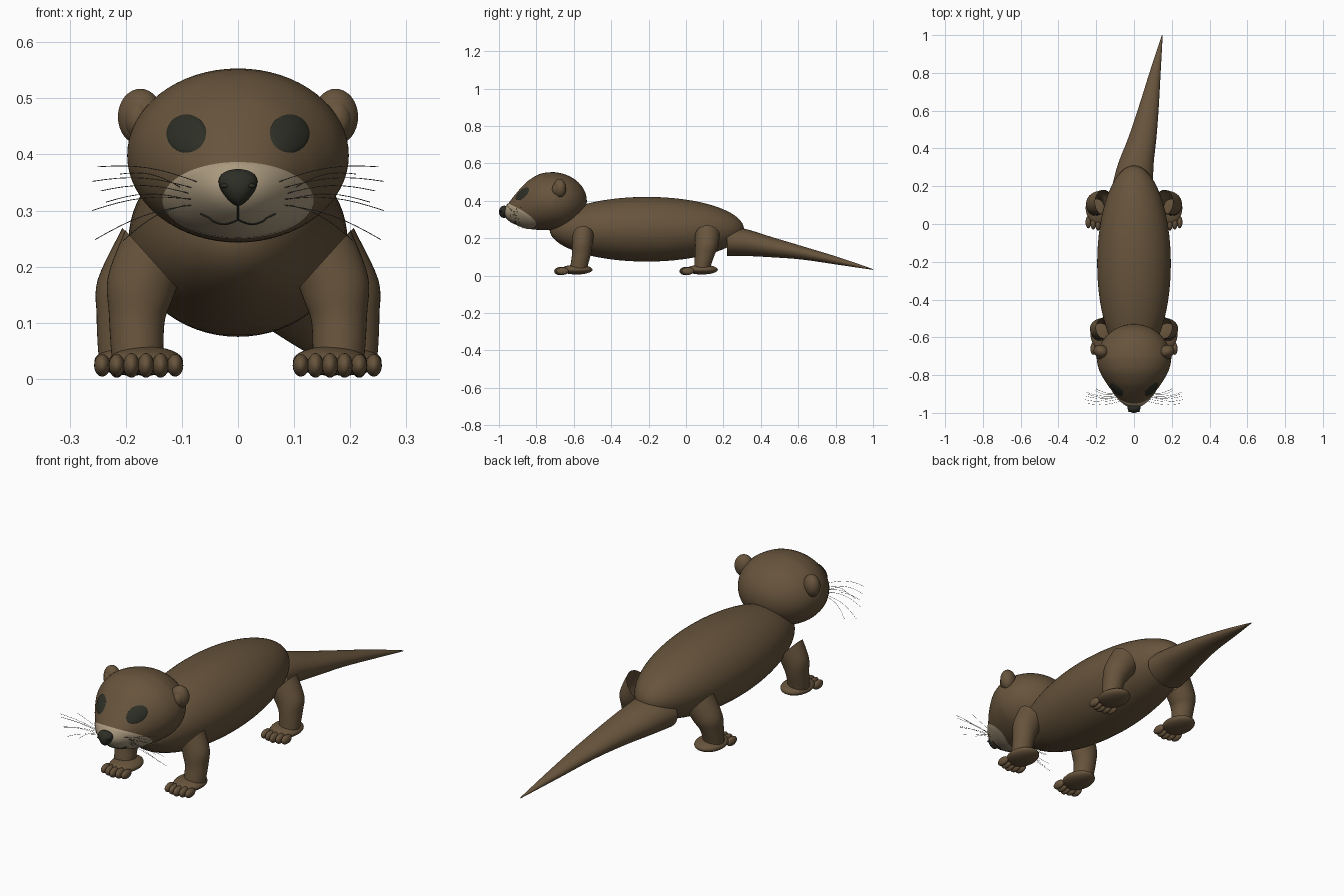
import bpy, bmesh, math
from mathutils import Vector
from mathutils.bvhtree import BVHTree

if "Cube" in bpy.data.objects:
    bpy.data.objects.remove(bpy.data.objects["Cube"])


def material(name, rgb):
    m = bpy.data.materials.new(name)
    m.diffuse_color = (*rgb, 1)
    m.use_nodes = True
    m.node_tree.nodes["Principled BSDF"].inputs["Base Color"].default_value = m.diffuse_color
    return m


FUR = material("brown fur", (0.135, 0.088, 0.045))
PALE = material("pale muzzle", (0.40, 0.32, 0.21))
DARK = material("dark eyes and nose", (0.026, 0.028, 0.019))
HAIR = material("whisker grey", (0.12, 0.11, 0.09))


def finish(name, bm, mat):
    bmesh.ops.recalc_face_normals(bm, faces=bm.faces)
    for f in bm.faces:
        f.smooth = True
    me = bpy.data.meshes.new(name)
    bm.to_mesh(me)
    bm.free()
    me.materials.append(mat)
    ob = bpy.data.objects.new(name, me)
    bpy.context.collection.objects.link(ob)
    return ob


def smooth_rows(rows, steps):
    """Catmull-Rom interpolation of rows of numbers."""
    out = []
    for i in range(len(rows) - 1):
        a, b, c, d = rows[max(i - 1, 0)], rows[i], rows[i + 1], rows[min(i + 2, len(rows) - 1)]
        for k in range(steps):
            t = k / steps
            out.append([q + 0.5 * t * (r - p + t * (2 * p - 5 * q + 4 * r - s + t * (3 * (q - r) + s - p)))
                        for p, q, r, s in zip(a, b, c, d)])
    out.append(list(rows[-1]))
    return out


def loft(name, rows, mat, sides=48, steps=5, cap_end=True):
    """Rows hold a centre and two ellipse axes (nine numbers)."""
    bm = bmesh.new()
    prev = None
    for r in smooth_rows(rows, steps):
        c, u, v = Vector(r[:3]), Vector(r[3:6]), Vector(r[6:9])
        ring = [bm.verts.new(c + u * math.cos(2 * math.pi * i / sides) + v * math.sin(2 * math.pi * i / sides))
                for i in range(sides)]
        if prev:
            for i in range(sides):
                j = (i + 1) % sides
                bm.faces.new((prev[i], prev[j], ring[j], ring[i]))
        prev = ring
    if cap_end:
        bm.faces.new(prev)
    return finish(name, bm, mat)


def ellipsoid(name, c, r, mat, rot=0, seg=32, shape=None):
    bm = bmesh.new()
    bmesh.ops.create_uvsphere(bm, u_segments=seg, v_segments=seg // 2, radius=1)
    for v in bm.verts:
        if shape:
            v.co = shape(v.co)
        v.co = Vector((v.co.x * r[0], v.co.y * r[1], v.co.z * r[2]))
    ob = finish(name, bm, mat)
    ob.location = c
    ob.rotation_euler = (0, 0, rot)
    return ob


# Body
ellipsoid("body", (0, -0.21, 0.248), (0.195, 0.52, 0.173), FUR, seg=64)

# Head: round skull tapering to the snout; y, half width, top, bottom
profile = []
for k in range(9):
    s = math.sin(math.radians(90 * k / 8))
    profile.append((-0.72 + 0.19 * math.cos(math.radians(90 * k / 8)), 0.197 * s, 0.398 + 0.155 * s, 0.398 - 0.155 * s))
profile += [(-0.78, 0.182, 0.544, 0.244), (-0.84, 0.148, 0.510, 0.250), (-0.88, 0.119, 0.472, 0.262),
            (-0.92, 0.087, 0.425, 0.281), (-0.95, 0.056, 0.386, 0.302), (-0.965, 0.03, 0.363, 0.322),
            (-0.97, 0.002, 0.343, 0.339)]
head = loft("head", [(0, y, (t + b) / 2, w, 0, 0, 0, 0, (t - b) / 2) for y, w, t, b in profile], FUR, 64, 4)
tree = BVHTree.FromPolygons([v.co for v in head.data.vertices], [p.vertices[:] for p in head.data.polygons])


def on_head(x, z, lift):
    """Point on the front of the head, lifted along its normal."""
    hit, n, _, _ = tree.ray_cast(Vector((x, -2, z)), Vector((0, 1, 0)))
    if hit is None:
        hit, n, _, _ = tree.find_nearest(Vector((x, -0.85, z)))
    if n.y > 0:
        n = -n
    return hit + n * lift


def face_patch(name, cx, cz, rx, rz, mat, lift, dome=0.0, n=48, rings=12):
    bm = bmesh.new()
    mid = bm.verts.new(on_head(cx, cz, lift + dome))
    prev = None
    for k in range(1, rings + 1):
        q = k / rings
        ring = [bm.verts.new(on_head(cx + rx * q * math.cos(2 * math.pi * i / n),
                                     cz + rz * q * math.sin(2 * math.pi * i / n),
                                     lift * (1 if k < rings else 0.3) + dome * (1 - q * q))) for i in range(n)]
        for i in range(n):
            j = (i + 1) % n
            bm.faces.new((prev[i], prev[j], ring[j], ring[i]) if prev else (mid, ring[j], ring[i]))
        prev = ring
    ob = finish(name, bm, mat)
    # make sure the plate faces forward
    if sum(p.normal.y * p.area for p in ob.data.polygons) > 0:
        ob.data.flip_normals()


def strands(name, lines, radius, mat, res):
    cu = bpy.data.curves.new(name, 'CURVE')
    cu.dimensions = '3D'
    cu.bevel_depth = radius
    cu.bevel_resolution = res
    for pts in lines:
        sp = cu.splines.new('POLY')
        sp.points.add(len(pts) - 1)
        for p, co in zip(sp.points, pts):
            p.co = (*co, 1)
    cu.materials.append(mat)
    ob = bpy.data.objects.new(name, cu)
    bpy.context.collection.objects.link(ob)
    bpy.ops.object.select_all(action='DESELECT')
    bpy.context.view_layer.objects.active = ob
    ob.select_set(True)
    bpy.ops.object.convert(target='MESH')


# Muzzle patch, nose and mouth
face_patch("muzzle_patch", 0, 0.318, 0.134, 0.068, PALE, 0.003, n=64, rings=16)
ellipsoid("nose", (0, -0.972, 0.341), (0.038, 0.028, 0.033), DARK,
          shape=lambda p: Vector((p.x * (0.85 + 0.35 * p.z), p.y, p.z)))
for s in (-1, 1):
    ellipsoid("nostril", (s * 0.023, -0.99, 0.344), (0.009, 0.006, 0.004), DARK, seg=16)
mouth = [[on_head(0, 0.315 - 0.028 * k / 4, 0.004) for k in range(5)]]
for s in (-1, 1):
    mouth.append([on_head(s * 0.065 * k / 12, 0.287 - 0.008 * math.sin(math.pi * min(1, k / 9)) + 0.010 * max(0, k - 8) / 4,
                          0.004) for k in range(13)])
strands("mouth_line", mouth, 0.0016, DARK, 2)

# Whiskers: start x, z, tip x, z, tip y
whiskers = [(0.07, 0.35, 0.25, 0.378, -0.95), (0.08, 0.34, 0.26, 0.352, -0.93), (0.085, 0.33, 0.245, 0.335, -0.90),
            (0.08, 0.32, 0.26, 0.300, -0.91), (0.09, 0.32, 0.235, 0.315, -0.94), (0.08, 0.31, 0.255, 0.248, -0.89),
            (0.09, 0.31, 0.205, 0.246, -0.87), (0.10, 0.34, 0.21, 0.365, -0.88)]
hairs = []
for s in (-1, 1):
    for x, z, tx, tz, ty in whiskers:
        a = on_head(s * x, z, 0.0)
        b = Vector((s * tx, ty, tz))
        hairs.append([a.lerp(b, k / 8) + Vector((0, -0.012, 0.012)) * math.sin(math.pi * k / 8) for k in range(9)])
strands("whiskers", hairs, 0.0007, HAIR, 0)

# Tail: open base, bending to one side
loft("tail", [(x, y, z, w, 0, 0, 0, 0, h) for x, y, z, w, h in (
    (-0.005, 0.22, 0.185, 0.106, 0.080), (0.01, 0.32, 0.177, 0.094, 0.072), (0.045, 0.46, 0.152, 0.074, 0.054),
    (0.078, 0.62, 0.122, 0.053, 0.036), (0.115, 0.82, 0.077, 0.027, 0.020), (0.15, 1.0, 0.033, 0.002, 0.002))],
    FUR, cap_end=False)

# Leg paths: centre x, y, z, tilted axis x, z, depth
front = [(0.155, -0.55, 0.214, 0.046, 0.051, 0.056), (0.175, -0.555, 0.16, 0.057, 0.022, 0.054),
         (0.18, -0.56, 0.11, 0.050, 0.004, 0.050), (0.18, -0.57, 0.06, 0.047, 0, 0.047), (0.178, -0.575, 0.03, 0.046, 0, 0.046)]
hind = [(0.160, 0.115, 0.214, 0.046, 0.055, 0.066), (0.192, 0.11, 0.155, 0.058, 0.022, 0.061),
        (0.202, 0.10, 0.11, 0.050, 0.004, 0.053), (0.204, 0.09, 0.06, 0.046, 0, 0.045), (0.202, 0.085, 0.03, 0.045, 0, 0.043)]
for s, side in ((-1, "left"), (1, "right")):
    for part, path, fx, fy in (("front", front, 0.164, -0.585), ("hind", hind, 0.190, 0.085)):
        loft(f"{part}_leg_{side}", [(s * x, y, z, s * u, 0, w, 0, d, 0) for x, y, z, u, w, d in path], FUR, 40)
        ellipsoid(f"{part}_foot_{side}", (s * fx, fy, 0.032), (0.066, 0.085, 0.026), FUR)
        for k in range(-2, 3):
            ellipsoid(f"{part}_toe_{side}", (s * fx + 0.026 * k, fy - 0.087 + 0.006 * abs(k), 0.024),
                      (0.0145, 0.033, 0.022 if abs(k) < 2 else 0.020), FUR, seg=20)
    # Eyes
    face_patch(f"eye_{side}", s * 0.092, 0.437, 0.035, 0.034, DARK, 0.002, 0.005)
    # Ears with a raised inner disc
    ellipsoid(f"ear_{side}", (s * 0.174, -0.675, 0.467), (0.041, 0.034, 0.050), FUR, rot=s * 0.35)
    ellipsoid(f"inner_ear_{side}", (s * 0.177, -0.690, 0.462), (0.025, 0.026, 0.034), FUR, rot=s * 0.35)
